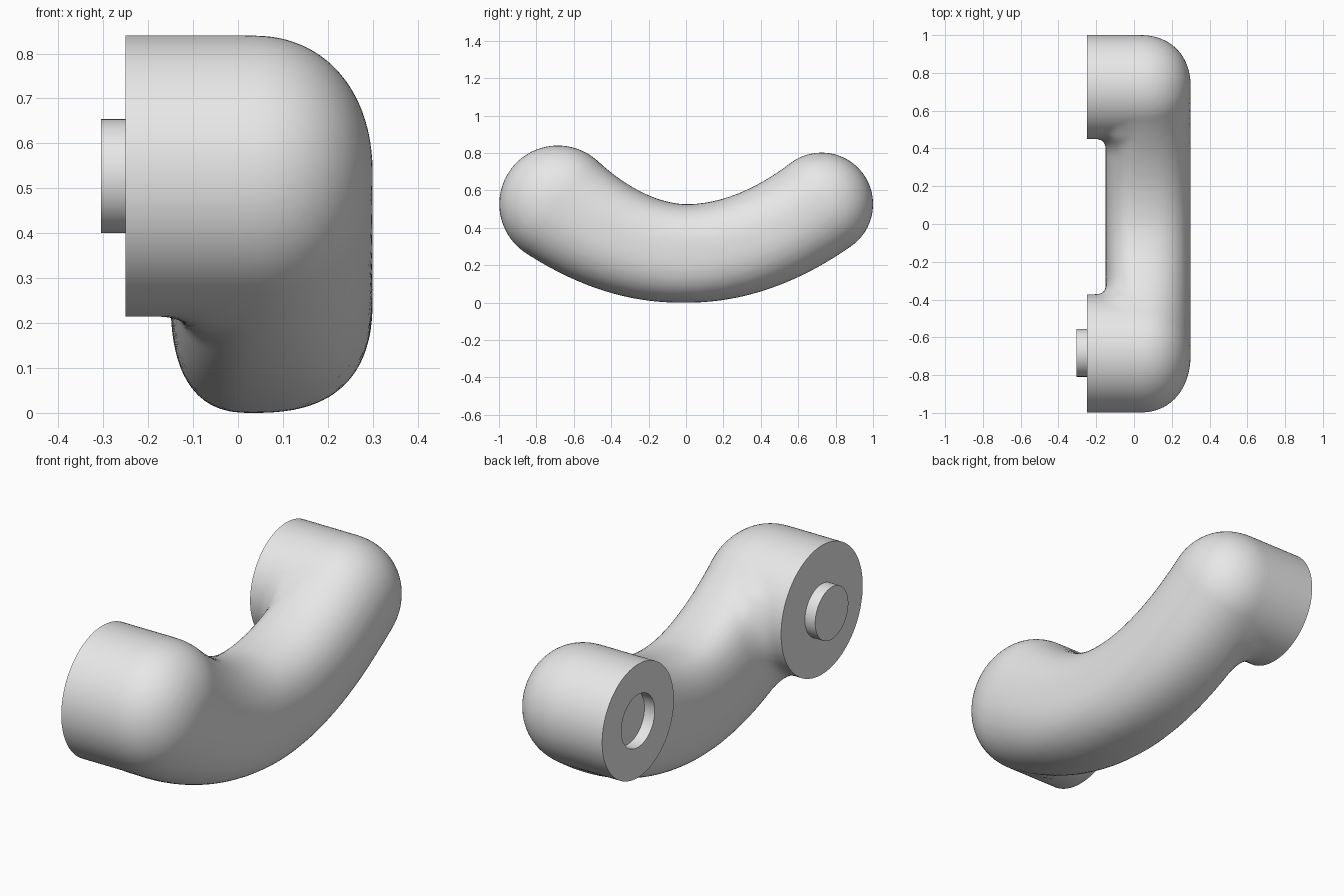
import bpy, bmesh, math
from mathutils import Vector, Matrix

if "Cube" in bpy.data.objects:
    bpy.data.objects.remove(bpy.data.objects["Cube"])

ENDS = {-1: (-0.685, 0.313), 1: (0.725, 0.275)}   # y centre and radius of each cup
END_Z, MID, FACE_X = 0.527, 0.263, -0.25


def spine(y):
    """Height and radius of the curved grip at y."""
    cy, r = ENDS[-1 if y < 0 else 1]
    t = abs(y / cy)
    return MID + (END_Z - MID) * t * t, MID + (r - MID) * t ** 1.4


N = 64
SPINE = []
for i in range(N + 1):
    y = -0.685 + 1.41 * i / N
    SPINE.append((y, *spine(y)))


def field(x, y, z):
    """Signed field: rounded curved grip blended with the two round cups."""
    side = -1 if y < 0 else 1
    cy, R = ENDS[side]
    n = 2.6 - 0.4 * min(1, abs(y / cy))
    rho = math.sqrt(min(((y - a) ** 2 + (z - b) ** 2) / (r * r) for a, b, r in SPINE))
    xx = (x - 0.03) / (0.27 if x > 0.03 else -0.18)
    grip = ((rho ** n + xx ** n) ** (1 / n) - 1) * 0.27
    q = math.hypot(y - cy, z - END_Z) / R
    cup = ((q ** n + max(x - 0.03, 0) ** n / 0.27 ** n) ** (1 / n) - 1) * R
    # fillet only on the inner side of the cup
    inward = (-side * (y - cy) - 0.75 * (z - END_Z)) / 1.25
    k = 0.1 * min(1, max(0, (0.03 - x) / 0.12)) * min(1, max(0, inward / (0.5 * R)))
    h = max(k - abs(grip - cup), 0)
    return min(grip, cup) - (h * h / (4 * k) if k > 1e-6 else 0)


def project(bm, steps):
    e = 0.002
    for v in bm.verts:
        for _ in range(steps):
            x, y, z = v.co
            if x < -0.36:
                break
            f = field(x, y, z)
            g = Vector((field(x + e, y, z) - f, field(x, y + e, z) - f,
                        field(x, y, z + e) - f)) / e
            d = g * (-f / max(g.length_squared, 0.05))
            if d.length > 0.06:
                d.length = 0.06
            v.co += d


def evaluated(ob):
    deps = bpy.context.evaluated_depsgraph_get()
    return bpy.data.meshes.new_from_object(ob.evaluated_get(deps))


def disc(bm, x0, x1, y, r, sides=64):
    """Cylinder along x at one cup centre."""
    m = Matrix.Translation(((x0 + x1) / 2, y, END_Z)) @ Matrix.Rotation(math.pi / 2, 4, 'Y')
    bmesh.ops.create_cone(bm, cap_ends=True, segments=sides, radius1=r, radius2=r,
                          depth=x1 - x0, matrix=m)


def make(name, bm):
    me = bpy.data.meshes.new(name)
    bm.to_mesh(me)
    bm.free()
    ob = bpy.data.objects.new(name, me)
    bpy.context.collection.objects.link(ob)
    return ob


grey = bpy.data.materials.new("light_grey")
grey.diffuse_color = (0.8, 0.8, 0.8, 1)
grey.use_nodes = True
grey.node_tree.nodes["Principled BSDF"].inputs["Base Color"].default_value = grey.diffuse_color

# rough body from overlapping spheres and cylinders, remeshed into one skin
bm = bmesh.new()
for y, z, r in SPINE[::2]:
    m = Matrix.Translation((0.075, y, z)) @ Matrix.Diagonal((0.225, r, r, 1))
    bmesh.ops.create_uvsphere(bm, u_segments=32, v_segments=20, radius=1, matrix=m)
for cy, r in ENDS.values():
    disc(bm, -0.4, 0.06, cy, r * 0.99)
body = make("handle_body", bm)
mod = body.modifiers.new("skin", 'REMESH')
mod.mode = 'VOXEL'
mod.voxel_size = 0.022
skin = evaluated(body)
body.modifiers.clear()

# refine the skin onto the smooth form, then cut the cup faces flat
bm = bmesh.new()
bm.from_mesh(skin)
project(bm, 2)
bmesh.ops.smooth_vert(bm, verts=bm.verts, factor=0.5, use_axis_x=True,
                      use_axis_y=True, use_axis_z=True)
project(bm, 2)
bmesh.ops.bisect_plane(bm, geom=bm.verts[:] + bm.edges[:] + bm.faces[:],
                       plane_co=(FACE_X, 0, 0), plane_no=(-1, 0, 0), clear_outer=True)
bmesh.ops.holes_fill(bm, edges=[e for e in bm.edges if e.is_boundary], sides=0)
bmesh.ops.recalc_face_normals(bm, faces=bm.faces)
bm.to_mesh(body.data)
bm.free()

# round socket in the back cup
bm = bmesh.new()
disc(bm, -0.35, FACE_X + 0.055, ENDS[1][0], 0.128)
cutter = make("socket_cutter", bm)
cutter.hide_render = True
cut = body.modifiers.new("socket", 'BOOLEAN')
cut.operation = 'DIFFERENCE'
cut.solver = 'EXACT'
cut.object = cutter
body.data = evaluated(body)
body.modifiers.clear()
bpy.data.objects.remove(cutter)

# round peg on the front cup
bm = bmesh.new()
disc(bm, -0.305, FACE_X + 0.01, -0.682, 0.127)
peg = make("round_peg", bm)

for ob in (body, peg):
    ob.data.materials.clear()
    ob.data.materials.append(grey)
    bpy.ops.object.select_all(action='DESELECT')
    ob.select_set(True)
    bpy.context.view_layer.objects.active = ob
    bpy.ops.object.shade_smooth_by_angle(angle=math.radians(35))
